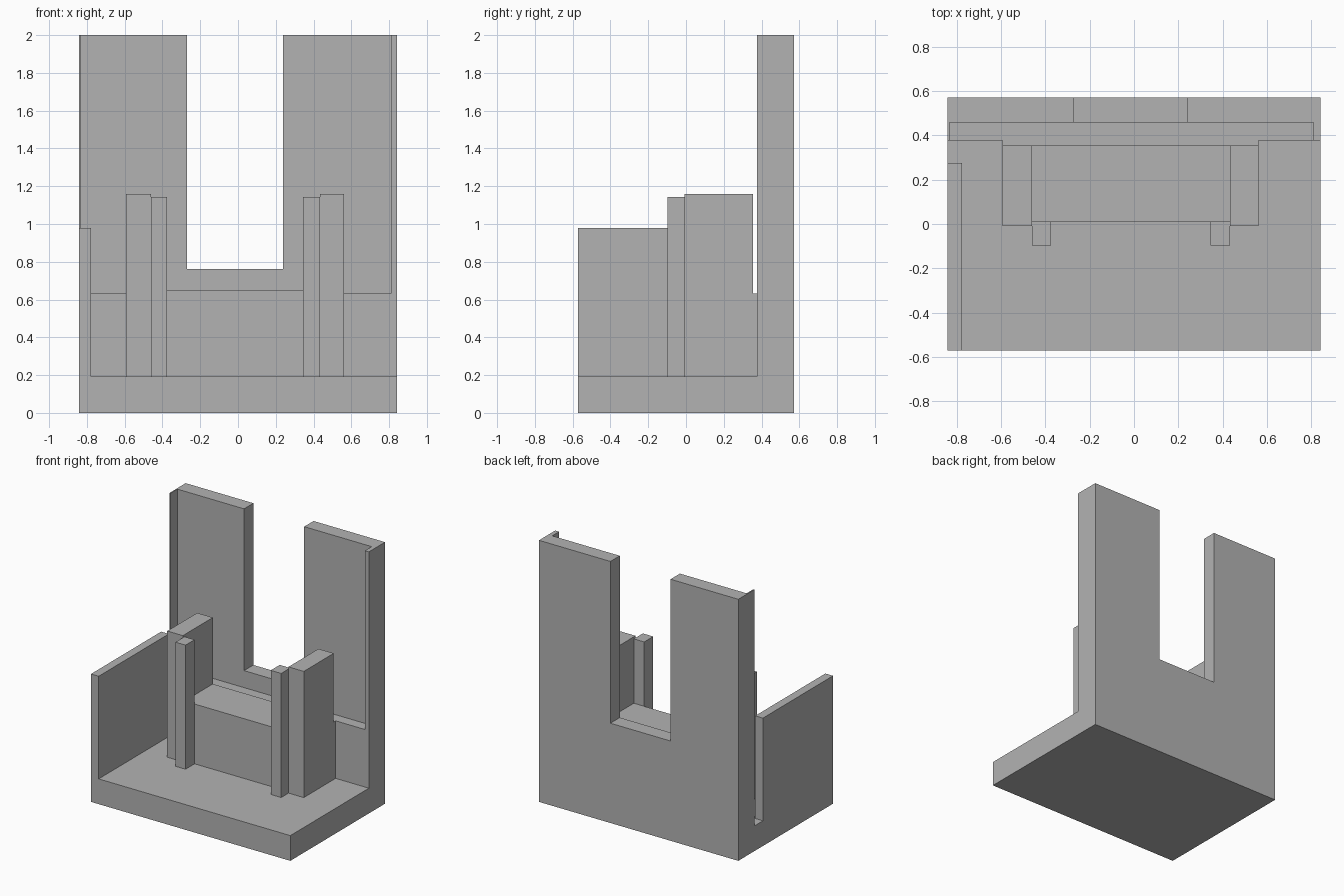
import bpy
import bmesh

cube = bpy.data.objects.get("Cube")
if cube:
    bpy.data.objects.remove(cube, do_unlink=True)

# One flat colour
grey = bpy.data.materials.new("plain_grey")
grey.use_nodes = True
colour = (0.45, 0.45, 0.45, 1.0)
grey.diffuse_color = colour
grey.node_tree.nodes["Principled BSDF"].inputs["Base Color"].default_value = colour


def extrude_profile(name, outline, front, back):
    """Extrude an x-z outline along y, from front to back."""
    bm = bmesh.new()
    face = bm.faces.new([bm.verts.new((x, front, z)) for x, z in outline])
    grown = bmesh.ops.extrude_face_region(bm, geom=[face])
    moved = [v for v in grown["geom"] if isinstance(v, bmesh.types.BMVert)]
    bmesh.ops.translate(bm, vec=(0, back - front, 0), verts=moved)
    bmesh.ops.recalc_face_normals(bm, faces=bm.faces)
    mesh = bpy.data.meshes.new(name)
    bm.to_mesh(mesh)
    bm.free()
    mesh.materials.append(grey)
    obj = bpy.data.objects.new(name, mesh)
    bpy.context.scene.collection.objects.link(obj)
    return obj


def box(name, x0, x1, y0, y1, z0, z1):
    return extrude_profile(name, [(x0, z0), (x1, z0), (x1, z1), (x0, z1)], y0, y1)


# Main levels
side, front, back = 0.843, -0.572, 0.572
floor, ledge, top = 0.193, 0.633, 2.0
wall_front, panel_front = 0.377, 0.459
block_back = 0.354

# Base slab and low side wall
box("base", -side, side, front, wall_front, 0, floor)
box("side_wall", -side, -0.778, front, 0.275, floor, 0.978)

# Back wall with a deep notch
notch_left, notch_right, notch_floor = -0.27, 0.239, 0.763
extrude_profile("back_wall", [
    (-side, 0), (side, 0), (side, top), (notch_right, top),
    (notch_right, notch_floor), (notch_left, notch_floor),
    (notch_left, top), (-side, top)], panel_front, back)

# Ledge in front of the back wall, and its narrow edge fins
box("wall_ledge", -side, side, wall_front, panel_front, 0, ledge)
box("right_fin", -side, -0.834, wall_front, panel_front, ledge, top)
box("left_fin", 0.81, side, wall_front, panel_front, ledge, top)

# Central block, joined to the ledge
box("centre_block", -0.461, 0.433, 0.012, block_back, floor, 0.65)
box("block_joint", -0.593, 0.562, block_back, wall_front, floor, ledge)

# Upright blocks and slim posts on both sides
for label, outer, inner, post in (("right", -0.593, -0.461, -0.376),
                                  ("left", 0.562, 0.433, 0.345)):
    box(label + "_upright", min(outer, inner), max(outer, inner),
        -0.008, block_back, floor, 1.158)
    box(label + "_post", min(inner, post), max(inner, post),
        -0.097, 0.012, floor, 1.142)
